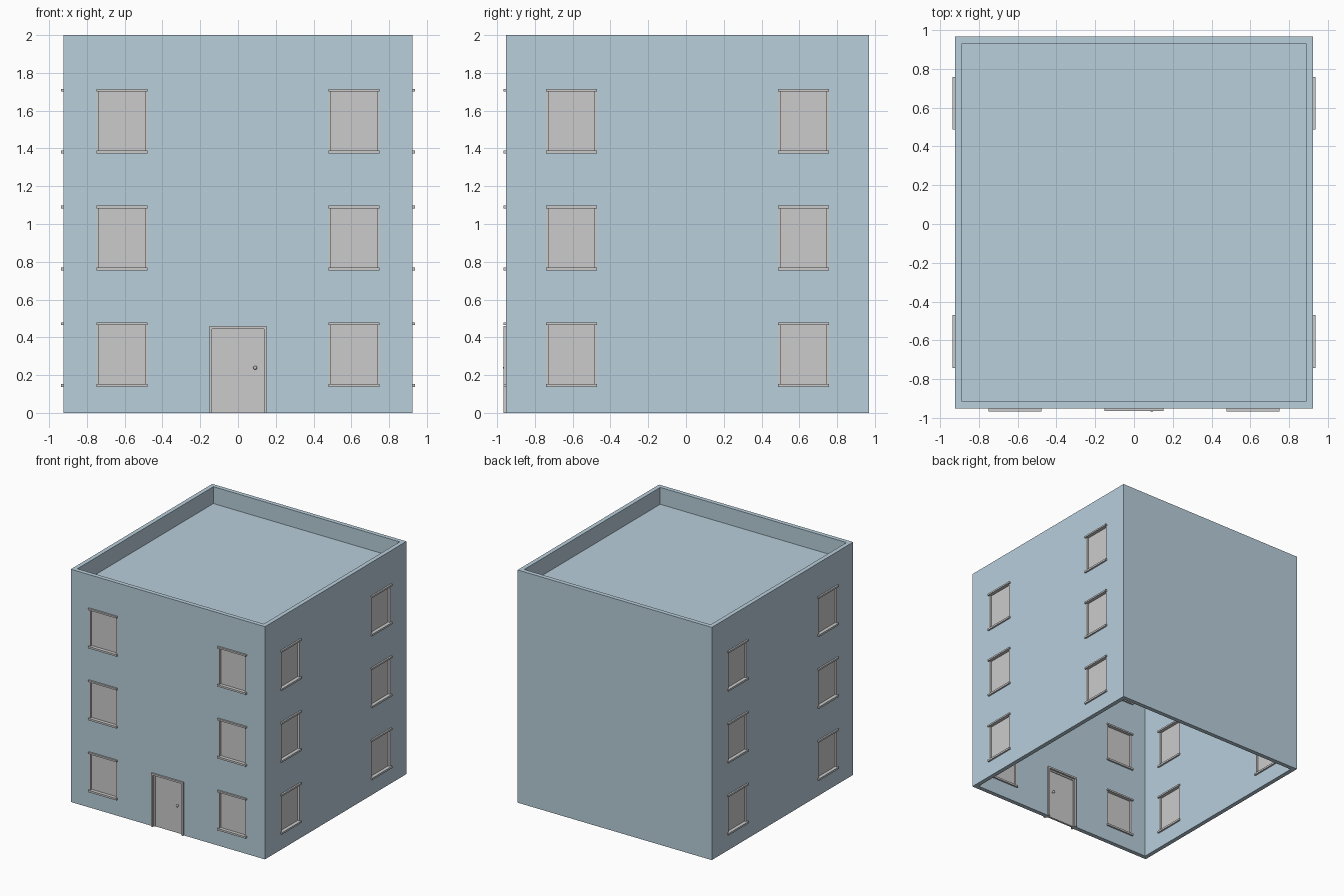
import bpy, bmesh, math
from mathutils import Matrix, Vector

if "Cube" in bpy.data.objects:
    bpy.data.objects.remove(bpy.data.objects["Cube"])

X, Y0, Y1, H = 0.923, -0.952, 0.968, 2.0   # outer shell
T = 0.037                                  # wall thickness
YC = (Y0 + Y1) / 2
ROOF = 1.855
FLOOR = 0.618                              # storey pitch


def add_box(bm, lo, hi, mat=Matrix()):
    lo, hi = Vector(lo), Vector(hi)
    m = mat @ Matrix.Translation((lo + hi) / 2) @ Matrix.Diagonal((*(hi - lo), 1))
    bmesh.ops.create_cube(bm, size=1, matrix=m)


def finish(bm, name, mat=None):
    bmesh.ops.recalc_face_normals(bm, faces=bm.faces[:])
    me = bpy.data.meshes.new(name)
    bm.to_mesh(me)
    bm.free()
    ob = bpy.data.objects.new(name, me)
    bpy.context.collection.objects.link(ob)
    if mat:
        me.materials.append(mat)
    return ob


def boxes(name, parts, mat=None, matrix=Matrix()):
    bm = bmesh.new()
    for lo, hi in parts:
        add_box(bm, lo, hi, matrix)
    return finish(bm, name, mat)


wall_mat = bpy.data.materials.new("blue_grey")
wall_mat.diffuse_color = (0.48, 0.62, 0.71, 1)
wall_mat.use_nodes = True
wall_mat.node_tree.nodes["Principled BSDF"].inputs["Base Color"].default_value = wall_mat.diffuse_color

# Frames for openings: local x along the wall, local -y outward, y = 0 at mid-wall
spots = []
for s in (-1, 1):
    for k in range(3):
        z = k * FLOOR
        spots.append(("front", Matrix.Translation((s * 0.614, Y0 + T / 2, z))))
        for side in (-1, 1):
            spots.append(("right" if side > 0 else "left",
                          Matrix.Translation((side * (X - T / 2), YC + s * 0.614, z))
                          @ Matrix.Rotation(side * math.pi / 2, 4, 'Z')))
door_at = Matrix.Translation((0, Y0 + T / 2, 0))

# Hollow walls, open at the bottom, with window and door holes
walls = boxes("walls", [((-X, Y0, 0), (X, Y1, H))], wall_mat)
bm = bmesh.new()
add_box(bm, (-X + T, Y0 + T, -1), (X - T, Y1 - T, 3))
inner = finish(bm, "inner_cutter")
bm = bmesh.new()
for _, m in spots:
    add_box(bm, (-0.134, -0.06, 0.145), (0.134, 0.06, 0.472), m)
add_box(bm, (-0.145, -0.06, -0.1), (0.145, 0.06, 0.452), door_at)
holes = finish(bm, "opening_cutter")
for cutter in (inner, holes):
    cutter.hide_render = True
    mod = walls.modifiers.new("cut", 'BOOLEAN')
    mod.operation, mod.solver, mod.object = 'DIFFERENCE', 'EXACT', cutter
bpy.context.view_layer.objects.active = walls
for mod in list(walls.modifiers):
    bpy.ops.object.modifier_apply(modifier=mod.name)
for cutter in (inner, holes):
    bpy.data.objects.remove(cutter)

# Roof slab below the parapet
boxes("roof", [((-X + T, Y0 + T, ROOF - T), (X - T, Y1 - T, ROOF))], wall_mat)

# Windows: jambs, head, sill, lintel and thin pane
h, d = T / 2, T / 2 + 0.014
window = [((-0.135, -h, 0.15), (-0.121, h, 0.465)),
          ((0.121, -h, 0.15), (0.135, h, 0.465)),
          ((-0.136, -d, 0.137), (0.136, d, 0.153)),
          ((-0.136, -d, 0.465), (0.136, d, 0.479)),
          ((-0.122, -0.003, 0.15), (0.122, 0.003, 0.468))]
for side, m in spots:
    boxes(side + "_window", window, None, m)


# Door frame: stepped casing on both faces of the wall
def arch(w, t, z, d):
    return [((-w, -d, 0), (t - w, d, z)), ((w - t, -d, 0), (w, d, z)),
            ((t - w, -d, z - t), (w - t, d, z))]


boxes("door_frame", arch(0.152, 0.015, 0.459, d - 0.001)
      + arch(0.137, 0.013, 0.444, h - 0.003), None, door_at)
boxes("door", [((-0.124, -0.009, 0), (0.124, 0.009, 0.431))], None, door_at)

# Door knobs, inside and out
bm = bmesh.new()
for s in (-1, 1):
    m = door_at @ Matrix.Translation((0.091, s * 0.024, 0.239))
    bmesh.ops.create_uvsphere(bm, u_segments=16, v_segments=10, radius=0.0105, matrix=m)
    m = door_at @ Matrix.Translation((0.091, s * 0.014, 0.239)) @ Matrix.Rotation(math.pi / 2, 4, 'X')
    bmesh.ops.create_cone(bm, cap_ends=True, segments=16, radius1=0.005,
                          radius2=0.005, depth=0.014, matrix=m)
knobs = finish(bm, "door_knobs")
bpy.ops.object.select_all(action='DESELECT')
knobs.select_set(True)
bpy.context.view_layer.objects.active = knobs
bpy.ops.object.shade_smooth_by_angle()
